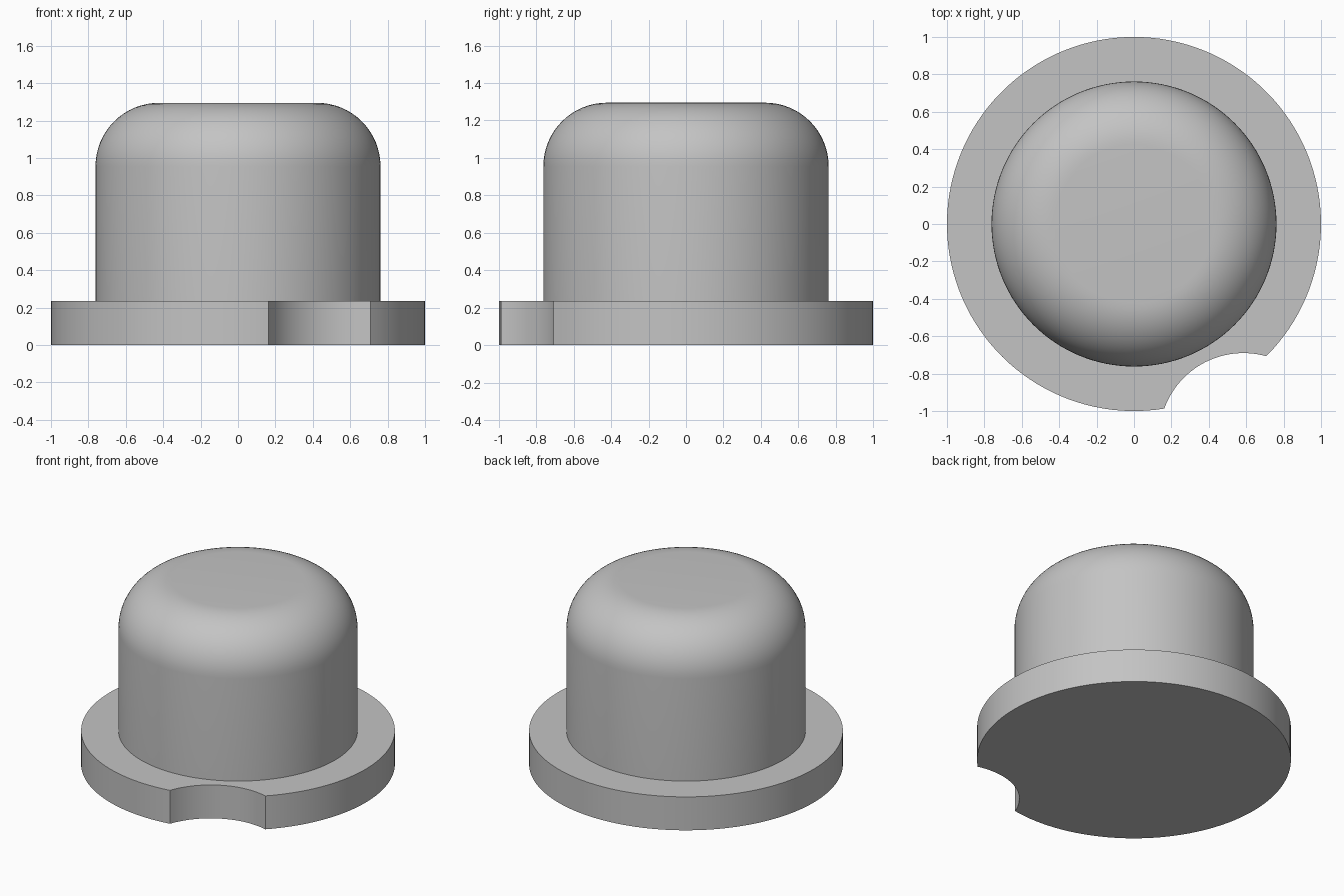
import bpy, bmesh, math

cube = bpy.data.objects.get("Cube")
if cube:
    bpy.data.objects.remove(cube, do_unlink=True)

grey = bpy.data.materials.new("plain_grey")
grey.use_nodes = True
grey.diffuse_color = (0.55, 0.55, 0.55, 1)
grey.node_tree.nodes["Principled BSDF"].inputs["Base Color"].default_value = grey.diffuse_color

FLANGE_R, FLANGE_H = 1.0, 0.235
BODY_R, BODY_TOP, FILLET = 0.762, 1.295, 0.34
NOTCH_X, NOTCH_Y, NOTCH_R = 0.585, -1.14, 0.45


def lathe(name, profile, steps=128):
    """Spin a (radius, height) profile around the z axis."""
    bm = bmesh.new()
    verts = [bm.verts.new((r, 0, z)) for r, z in profile]
    edges = [bm.edges.new(pair) for pair in zip(verts, verts[1:])]
    bmesh.ops.spin(bm, geom=verts + edges, cent=(0, 0, 0), axis=(0, 0, 1),
                   angle=math.tau, steps=steps, use_duplicate=False)
    bmesh.ops.remove_doubles(bm, verts=bm.verts, dist=0.0001)
    bmesh.ops.recalc_face_normals(bm, faces=bm.faces)
    mesh = bpy.data.meshes.new(name)
    bm.to_mesh(mesh)
    bm.free()
    obj = bpy.data.objects.new(name, mesh)
    bpy.context.collection.objects.link(obj)
    mesh.materials.append(grey)
    return obj


def shade(obj):
    bpy.ops.object.select_all(action="DESELECT")
    obj.select_set(True)
    bpy.context.view_layer.objects.active = obj
    bpy.ops.object.shade_smooth_by_angle(angle=math.radians(30))


def on_notch(angle):
    return (NOTCH_X + NOTCH_R * math.cos(angle), NOTCH_Y + NOTCH_R * math.sin(angle))


# Flange outline: rim circle, then the concave notch arc between its two meeting points
dist = math.hypot(NOTCH_X, NOTCH_Y)
toward = math.atan2(NOTCH_Y, NOTCH_X)
half_rim = math.acos((dist**2 + FLANGE_R**2 - NOTCH_R**2) / (2 * dist * FLANGE_R))
half_notch = math.acos((dist**2 + NOTCH_R**2 - FLANGE_R**2) / (2 * dist * NOTCH_R))
RIM_STEPS, NOTCH_STEPS = 120, 24
outline = []
for i in range(RIM_STEPS + 1):
    a = toward + half_rim + (math.tau - 2 * half_rim) * i / RIM_STEPS
    outline.append((FLANGE_R * math.cos(a), FLANGE_R * math.sin(a)))
for i in range(1, NOTCH_STEPS):
    a = toward + math.pi + half_notch - 2 * half_notch * i / NOTCH_STEPS
    outline.append(on_notch(a))

# Flange: extruded outline
bm = bmesh.new()
base = bm.faces.new([bm.verts.new((x, y, 0)) for x, y in outline])
top = bmesh.ops.extrude_face_region(bm, geom=[base], use_keep_orig=True)["geom"]
bmesh.ops.translate(bm, vec=(0, 0, FLANGE_H),
                    verts=[g for g in top if isinstance(g, bmesh.types.BMVert)])
bmesh.ops.recalc_face_normals(bm, faces=bm.faces)
mesh = bpy.data.meshes.new("flange")
bm.to_mesh(mesh)
bm.free()
mesh.materials.append(grey)
flange = bpy.data.objects.new("flange", mesh)
bpy.context.collection.objects.link(flange)
shade(flange)

# Domed body: straight wall, quarter-round shoulder, flat top
profile = [(BODY_R, FLANGE_H)]
for i in range(17):
    a = math.pi / 2 * i / 16
    profile.append((BODY_R - FILLET + FILLET * math.cos(a),
                    BODY_TOP - FILLET + FILLET * math.sin(a)))
profile.append((0, BODY_TOP))
shade(lathe("domed_body", profile))
